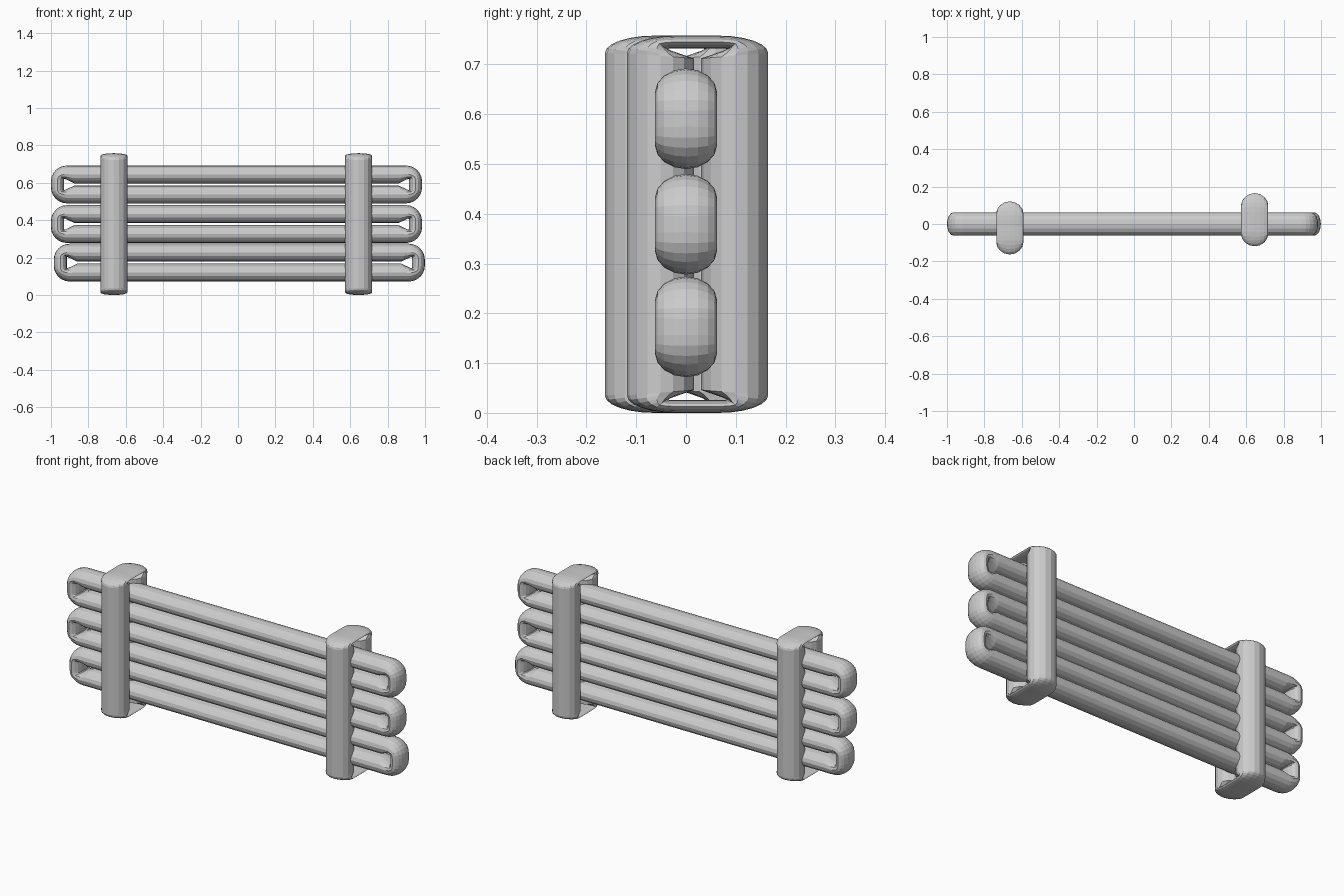
import bpy, bmesh, math
from mathutils import Vector

if "Cube" in bpy.data.objects:
    bpy.data.objects.remove(bpy.data.objects["Cube"])

SIDES = 16
ARC = 6


def flattened_ring(name, length, height, depth, corner, gap, eye, loc, to_world):
    """Long closed loop, pinched along its middle, with a small eye at each end.
    length/height/depth are half sizes; corner = outer corner radii (long, short);
    eye = (cap thickness, half opening, distance where it closes)."""
    cl, cs = corner
    cap, opening, close = eye
    quad = []
    for i in range(ARC + 1):
        f = i / ARC
        a = f * math.pi / 2
        outer = (length - cl + cl * math.sin(a), height - cs + cs * math.cos(a))
        g = min(1, f * 1.4)
        inner = (length - close + (close - cap) * g, gap + (opening - gap) * g)
        if f > 0.72:
            inner = (length - cap, opening * (1 - (f - 0.72) * 1.2))
        quad.append((outer, inner))
    quad.append(((length, 0), (length - cap, 0)))

    def flip(items, sa, sb):
        return [((o[0] * sa, o[1] * sb), (n[0] * sa, n[1] * sb)) for o, n in items]

    back = quad[-2::-1]
    path = quad + flip(back, 1, -1) + flip(quad, -1, -1) + flip(back, -1, 1)

    bm = bmesh.new()
    rings = []
    for o, n in path:
        ring = []
        for k in range(SIDES):
            t = 2 * math.pi * k / SIDES
            c = (1 + math.cos(t)) / 2
            p = (n[0] + (o[0] - n[0]) * c, n[1] + (o[1] - n[1]) * c, depth * math.sin(t))
            ring.append(bm.verts.new(Vector(to_world(*p)) + Vector(loc)))
        rings.append(ring)
    for i, ring in enumerate(rings):
        nxt = rings[(i + 1) % len(rings)]
        for k in range(SIDES):
            j = (k + 1) % SIDES
            bm.faces.new((ring[k], ring[j], nxt[j], nxt[k]))
    bmesh.ops.recalc_face_normals(bm, faces=bm.faces)
    mesh = bpy.data.meshes.new(name)
    bm.to_mesh(mesh)
    bm.free()
    obj = bpy.data.objects.new(name, mesh)
    bpy.context.collection.objects.link(obj)
    return obj


# Three horizontal rails, stacked
for i, (x, z) in enumerate([(0.007, 0.173), (-0.008, 0.379), (-0.008, 0.591)]):
    flattened_ring(f"rail_loop_{i + 1}", 0.992, 0.101, 0.062, (0.085, 0.085), 0.006,
                   (0.07, 0.032, 0.125), (x, 0, z), lambda a, b, d: (a, d, b))

# Two upright bands clasping the rails
for side, x, y in [("left", -0.664, -0.021), ("right", 0.645, 0.023)]:
    flattened_ring(f"upright_band_{side}", 0.379, 0.142, 0.072, (0.035, 0.1), 0.007,
                   (0.026, 0.065, 0.046), (x, y, 0.379), lambda a, b, d: (d, b, a))
